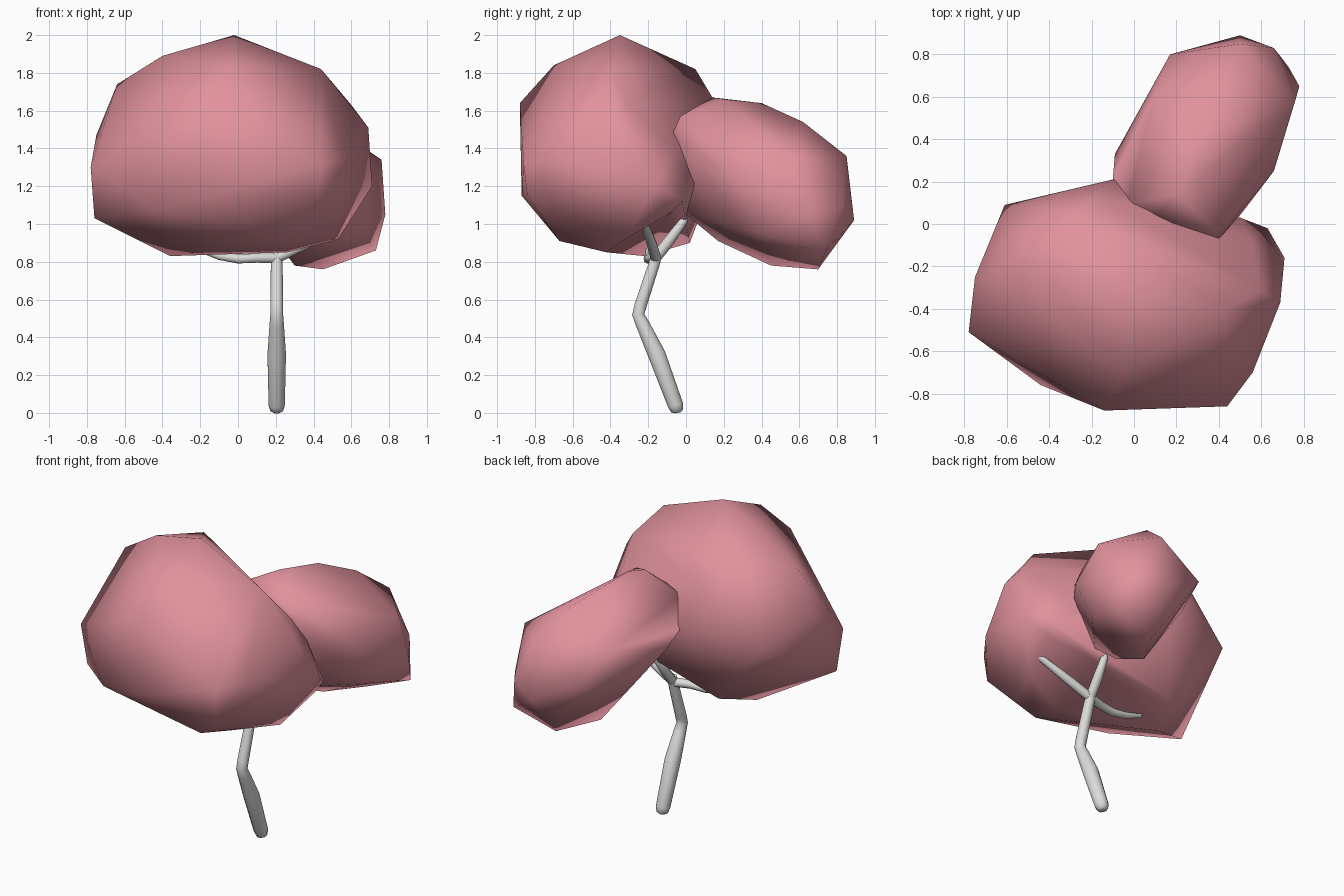
import bpy, bmesh, math
from mathutils import Vector


def material(name, rgb):
    m = bpy.data.materials.new(name)
    m.diffuse_color = (*rgb, 1)
    return m


PINK = material("blossom pink", (0.76, 0.29, 0.34))
GREY = material("pale grey bark", (0.72, 0.72, 0.71))


def smooth(ob, angle):
    bpy.ops.object.select_all(action='DESELECT')
    ob.select_set(True)
    bpy.context.view_layer.objects.active = ob
    bpy.ops.object.shade_smooth_by_angle(angle=math.radians(angle))


def crown(name, points, dent=None):
    """Faceted leaf mass: convex skin around corner points, with an optional
    (start, end) dent that pushes one skin corner inwards."""
    bm = bmesh.new()
    for p in points:
        bm.verts.new(p)
    dented = bm.verts.new(dent[0]) if dent else None
    bmesh.ops.convex_hull(bm, input=bm.verts[:])
    if dented and dented.link_faces:
        dented.co = Vector(dent[1])
    loose = [v for v in bm.verts if not v.link_faces]
    bmesh.ops.delete(bm, geom=loose, context='VERTS')
    bmesh.ops.recalc_face_normals(bm, faces=bm.faces[:])
    me = bpy.data.meshes.new(name)
    bm.to_mesh(me)
    bm.free()
    me.materials.append(PINK)
    ob = bpy.data.objects.new(name, me)
    bpy.context.collection.objects.link(ob)
    smooth(ob, 75)


def limb(name, path):
    """Round tapered tube; path rows are x, y, z, radius."""
    cu = bpy.data.curves.new(name, 'CURVE')
    cu.dimensions = '3D'
    cu.bevel_depth = 1.0
    cu.bevel_resolution = 3
    cu.use_fill_caps = True
    sp = cu.splines.new('POLY')
    sp.points.add(len(path) - 1)
    for pt, (x, y, z, r) in zip(sp.points, path):
        pt.co = (x, y, z, 1)
        pt.radius = r
    cu.materials.append(GREY)
    ob = bpy.data.objects.new(name, cu)
    bpy.context.collection.objects.link(ob)
    bpy.ops.object.select_all(action='DESELECT')
    ob.select_set(True)
    bpy.context.view_layer.objects.active = ob
    bpy.ops.object.convert(target='MESH')
    smooth(bpy.context.object, 60)


# Large crown, front left, hollowed where the branches enter
crown("large_crown", [
    (-0.02, -0.35, 2.00), (-0.40, -0.27, 1.89), (0.44, -0.40, 1.82), (-0.28, 0.05, 1.82),
    (-0.64, -0.25, 1.74), (-0.05, -0.70, 1.84), (-0.14, -0.88, 1.64), (-0.20, 0.14, 1.67),
    (-0.10, 0.21, 1.40), (-0.61, 0.09, 1.35), (-0.78, -0.51, 1.30), (-0.75, -0.25, 1.47),
    (-0.76, -0.47, 1.03), (-0.44, -0.76, 1.08), (-0.14, -0.87, 1.15), (0.44, -0.86, 1.32),
    (0.43, -0.84, 1.15), (0.32, -0.71, 1.00), (0.20, -0.67, 0.91), (0.26, -0.42, 0.85),
    (-0.36, -0.22, 0.83), (-0.25, 0.02, 0.90), (0.61, -0.08, 1.06), (0.63, -0.02, 1.12),
    (0.71, -0.16, 1.20), (0.69, -0.37, 1.51), (0.55, -0.07, 1.38), (0.56, -0.70, 1.35),
    (0.53, -0.32, 0.92), (0.60, -0.31, 1.63), (0.50, 0.03, 1.20)],
    dent=((0.18, -0.12, 0.86), (0.22, -0.10, 1.04)))

# Small crown, back right
crown("small_crown", [
    (0.20, 0.14, 1.67), (0.28, 0.20, 1.66), (0.30, 0.40, 1.64), (-0.03, 0.09, 1.55),
    (0.42, 0.62, 1.54), (0.50, 0.85, 1.36), (0.17, 0.80, 1.20), (0.50, 0.89, 1.02),
    (0.66, 0.83, 1.10), (0.78, 0.65, 1.05), (0.76, 0.58, 1.34), (0.73, 0.74, 0.86),
    (0.45, 0.70, 0.76), (0.30, 0.45, 0.78), (0.28, 0.17, 0.91), (0.30, 0.00, 1.05),
    (0.66, 0.25, 1.25), (0.50, 0.04, 1.30), (0.40, -0.07, 1.48), (0.38, -0.03, 1.57),
    (0.10, 0.02, 1.55), (-0.10, 0.21, 1.38), (-0.09, 0.33, 1.30), (0.10, 0.62, 1.35),
    (0.66, 0.40, 0.95)])

# Bent trunk with rounded foot
limb("trunk", [
    (0.205, -0.045, 0.000, 0.015), (0.205, -0.047, 0.010, 0.034), (0.205, -0.055, 0.040, 0.043),
    (0.205, -0.155, 0.310, 0.049), (0.205, -0.230, 0.470, 0.038), (0.205, -0.253, 0.520, 0.034),
    (0.205, -0.240, 0.570, 0.034), (0.205, -0.165, 0.800, 0.031), (0.205, -0.150, 0.860, 0.028)])

# Three branches leaving the top of the trunk
START = (0.205, -0.16, 0.82, 0.029)
limb("left_branch", [START, (0.10, -0.19, 0.82, 0.026), (0.00, -0.20, 0.815, 0.025),
                     (-0.10, -0.20, 0.83, 0.021), (-0.22, -0.20, 0.87, 0.012)])
limb("right_branch", [START, (0.35, -0.18, 0.89, 0.028), (0.54, -0.215, 0.99, 0.020),
                      (0.57, -0.22, 1.005, 0.010)])
limb("back_branch", [START, (0.21, -0.09, 0.91, 0.030), (0.22, -0.01, 1.02, 0.022),
                     (0.22, 0.00, 1.04, 0.010)])
